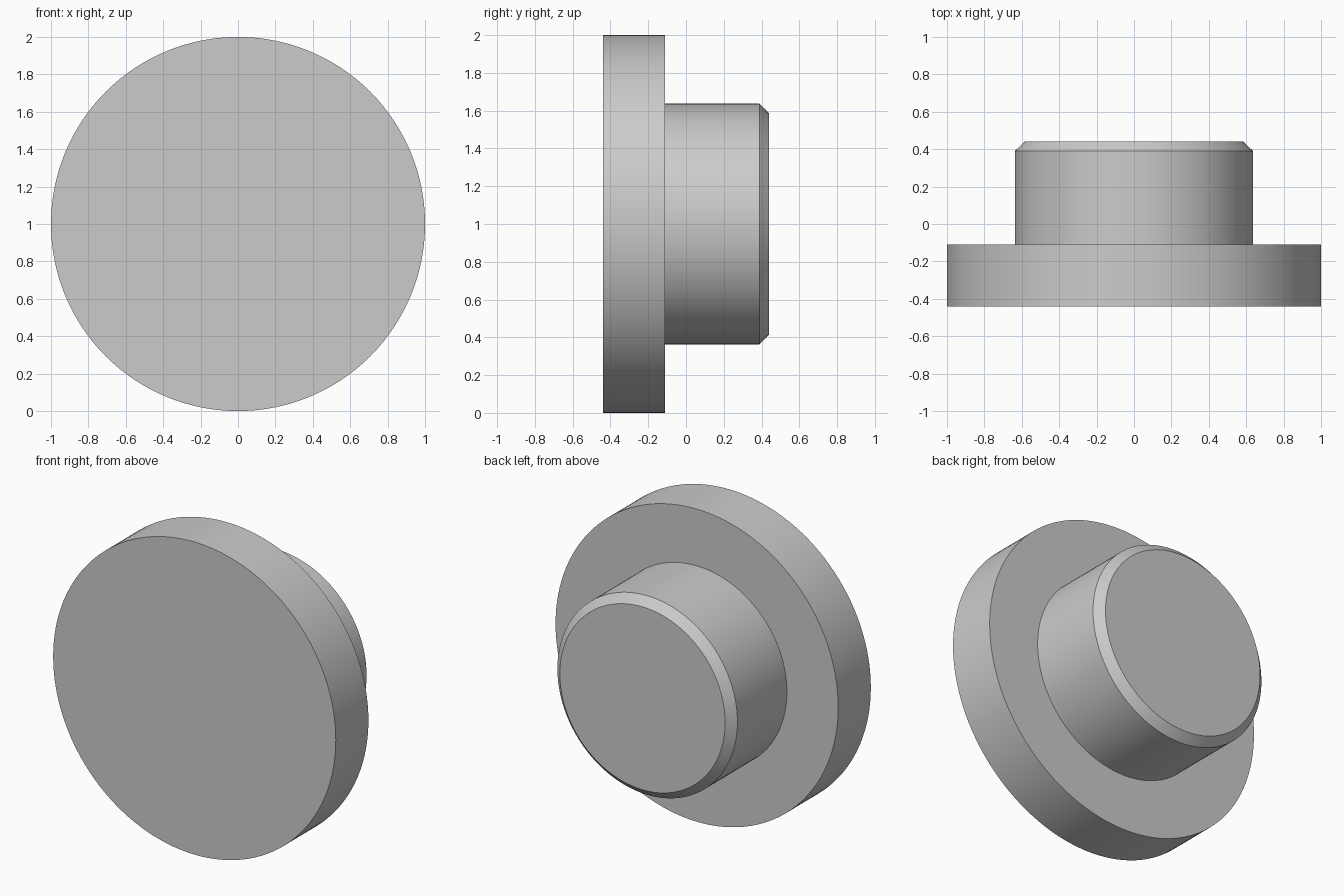
import bpy
import bmesh
from math import cos, sin, tau, radians

SIDES = 128
AXIS_HEIGHT = 1.0

cube = bpy.data.objects.get("Cube")
if cube:
    bpy.data.objects.remove(cube, do_unlink=True)

# Plain grey material
grey = bpy.data.materials.new("plain_grey")
grey.use_nodes = True
colour = (0.6, 0.6, 0.6, 1.0)
grey.diffuse_color = colour
grey.node_tree.nodes["Principled BSDF"].inputs["Base Color"].default_value = colour

# Stepped profile from front to back: (radius, y)
flange_profile = [(1.0, -0.44), (1.0, -0.11)]
boss_profile = [(0.637, -0.11), (0.637, 0.39), (0.585, 0.44)]


def turned_part(name, profile):
    """Turn a profile around the y axis and cap both ends."""
    bm = bmesh.new()
    rings = []
    for radius, y in profile:
        angles = [tau * i / SIDES for i in range(SIDES)]
        rings.append([bm.verts.new((radius * cos(a), y, radius * sin(a)))
                      for a in angles])
    for near, far in zip(rings, rings[1:]):
        for i in range(SIDES):
            j = (i + 1) % SIDES
            bm.faces.new((near[i], near[j], far[j], far[i]))
    bm.faces.new(rings[0])
    bm.faces.new(rings[-1])
    bmesh.ops.recalc_face_normals(bm, faces=bm.faces)

    mesh = bpy.data.meshes.new(name)
    bm.to_mesh(mesh)
    bm.free()
    mesh.materials.append(grey)
    obj = bpy.data.objects.new(name, mesh)
    obj.location.z = AXIS_HEIGHT
    bpy.context.collection.objects.link(obj)

    # Smooth walls, crisp rims and chamfer
    bpy.ops.object.select_all(action="DESELECT")
    obj.select_set(True)
    bpy.context.view_layer.objects.active = obj
    bpy.ops.object.shade_smooth_by_angle(angle=radians(30))
    return obj


# Wide front disc and the chamfered plug behind it, as one solid
turned_part("flanged_plug", flange_profile + boss_profile)
